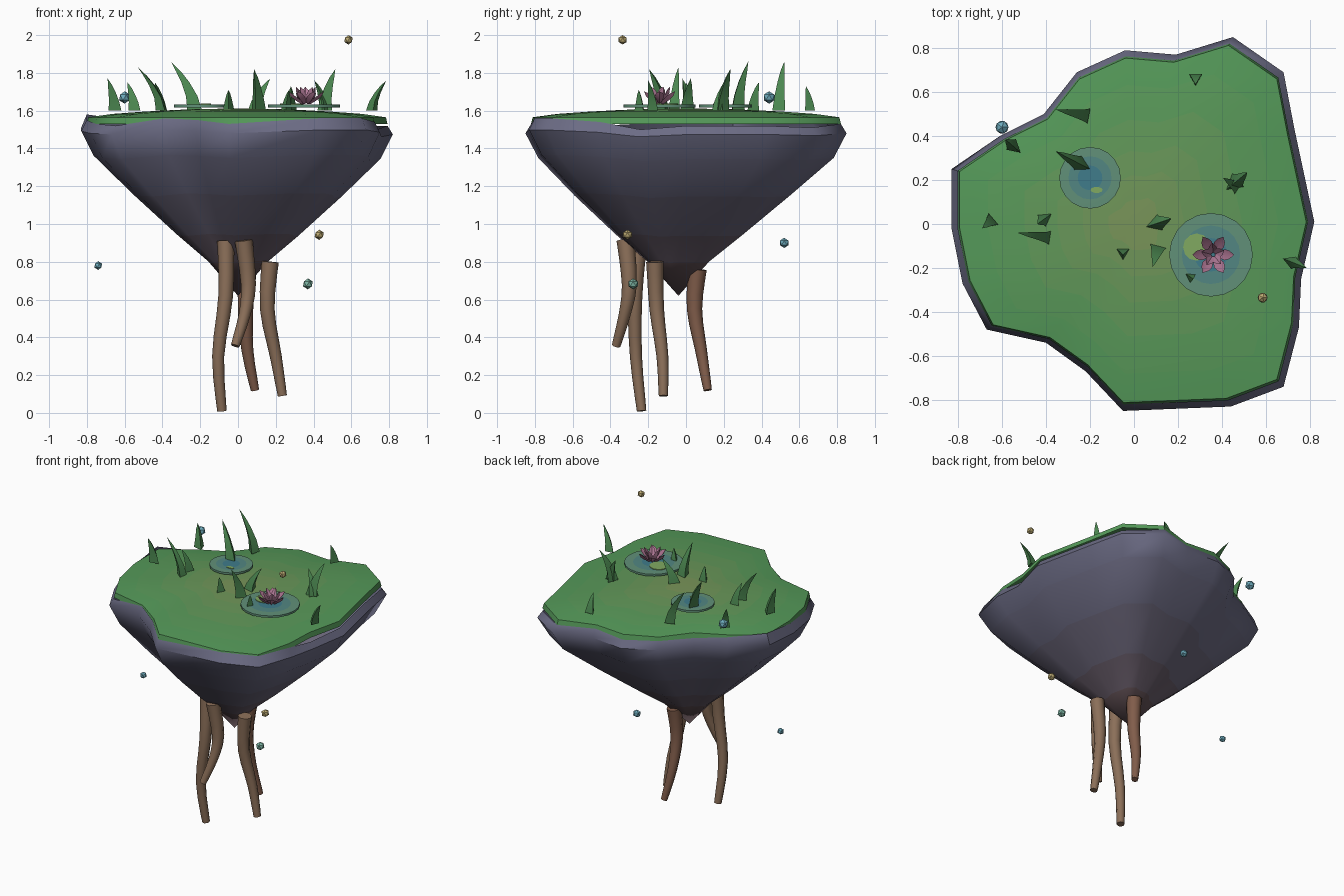
import bpy, bmesh, math
from mathutils import Vector

if "Cube" in bpy.data.objects:
    bpy.data.objects.remove(bpy.data.objects["Cube"])

mats = {}


def mat(c):
    key = tuple(round(v, 3) for v in c)
    if key not in mats:
        mats[key] = bpy.data.materials.new("paint")
        mats[key].diffuse_color = (*key, 1)
    return mats[key]


def mix(a, b, t):
    return tuple(p + (q - p) * t for p, q in zip(a, b))


def loft(name, rings, colours, tip=None, start=None, caps=False, angle=50):
    """Skin a list of point rings; tip / start are single closing points.
    colours: one colour, or one per band."""
    bm = bmesh.new()
    loops = [[bm.verts.new(p) for p in r] for r in rings]
    if start is not None:
        loops.insert(0, [bm.verts.new(start)])
    if tip is not None:
        loops.append([bm.verts.new(tip)])
    for k, (a, b) in enumerate(zip(loops, loops[1:])):
        n = max(len(a), len(b))
        for i in range(n):
            j = (i + 1) % n
            if len(b) == 1:
                f = bm.faces.new((a[i], a[j], b[0]))
            elif len(a) == 1:
                f = bm.faces.new((a[0], b[j], b[i]))
            else:
                f = bm.faces.new((a[i], a[j], b[j], b[i]))
            f.material_index = k if isinstance(colours, list) else 0
    if caps:
        if len(loops[0]) > 1:
            bm.faces.new(loops[0][::-1])
        if len(loops[-1]) > 1:
            bm.faces.new(loops[-1])
    bmesh.ops.recalc_face_normals(bm, faces=bm.faces)
    me = bpy.data.meshes.new(name)
    bm.to_mesh(me)
    bm.free()
    for c in (colours if isinstance(colours, list) else [colours]):
        me.materials.append(mat(c))
    ob = bpy.data.objects.new(name, me)
    bpy.context.collection.objects.link(ob)
    if angle:
        bpy.context.view_layer.objects.active = ob
        bpy.ops.object.select_all(action='DESELECT')
        ob.select_set(True)
        bpy.ops.object.shade_smooth_by_angle(angle=math.radians(angle))
    return ob


def circle(c, r, n, z, squash=1, turn=0):
    return [(c[0] + r * math.cos(turn + math.tau * i / n),
             c[1] + r * squash * math.sin(turn + math.tau * i / n), z) for i in range(n)]


# island outline: x, y, rim height
OUT = [(.82, .01, 1.52), (.73, .43, 1.52), (.68, .69, 1.51), (.45, .85, 1.53), (.19, .77, 1.54),
       (-.04, .79, 1.53), (-.26, .69, 1.54), (-.41, .50, 1.53), (-.61, .40, 1.55), (-.83, .25, 1.58),
       (-.83, -.02, 1.55), (-.78, -.27, 1.53), (-.67, -.48, 1.52), (-.40, -.54, 1.56),
       (-.22, -.67, 1.55), (-.05, -.85, 1.53), (.44, -.83, 1.56), (.68, -.74, 1.56),
       (.75, -.47, 1.54), (.76, -.25, 1.50)]


def outline(s, z=None, dy=0):
    return [(x * s, y * s + dy, h if z is None else z + (h - 1.53) * .6 * s) for x, y, h in OUT]


# rock body, open at the top under the turf
slate, earth = (.15, .15, .235), (.12, .08, .09)
rock = [(.80, .19, -.04), (.94, .39, -.035), (1.15, .67, -.02), (1.35, .92, 0), (1.48, 1, 0)]
rings = [outline(s, z, d) for z, s, d in rock] + [outline(.965)]
loft("rock", rings, [mix(earth, slate, t) for t in (0, .3, .65, .9, 1, 1)],
     start=(0, -.04, .62))

# domed turf with a short skirt
green, olive = (.09, .32, .10), (.19, .30, .10)
dome = [(.965, 1.53), (.955, 1.565), (.8, 1.583), (.6, 1.595), (.42, 1.603), (.28, 1.608), (.14, 1.61)]
rings = [[(x * s, y * s, z) for x, y, _ in OUT] for s, z in dome]
loft("turf", rings, [mix(green, olive, t) for t in (0, 0, .1, .3, .5, .7, 1)], tip=(0, 0, 1.612))


# hanging roots: tapered bent tubes
def root(name, pts, r0, r1, colour):
    pts = [Vector(p) for p in pts]
    fine = []
    for i in range(len(pts) - 1):          # Catmull-Rom path
        a, b, c, d = pts[max(i - 1, 0)], pts[i], pts[i + 1], pts[min(i + 2, len(pts) - 1)]
        for k in range(3):
            t = k / 3
            fine.append(.5 * (2 * b + (c - a) * t + (2 * a - 5 * b + 4 * c - d) * t * t
                              + (3 * b - a - 3 * c + d) * t ** 3))
    fine.append(pts[-1])
    rings = []
    for i, p in enumerate(fine):
        d = fine[min(i + 1, len(fine) - 1)] - fine[max(i - 1, 0)]
        u = d.cross(Vector((0, 1, 0))).normalized()
        v = d.cross(u).normalized()
        r = r0 + (r1 - r0) * i / (len(fine) - 1)
        rings.append([p + r * (math.cos(math.tau * k / 8) * u + math.sin(math.tau * k / 8) * v)
                      for k in range(8)])
    loft(name, rings, colour, caps=True)


brown, rust = (.26, .16, .10), (.22, .11, .07)
root("root_1", [(-.065, -.25, .91), (-.065, -.27, .62), (-.105, -.265, .3), (-.085, -.235, .01)], .046, .025, brown)
root("root_2", [(.03, -.32, .915), (.055, -.30, .68), (.035, -.325, .52), (-.015, -.37, .355)], .048, .023, brown)
root("root_3", [(.17, -.165, .80), (.155, -.155, .55), (.20, -.125, .3), (.235, -.12, .09)], .046, .024, brown)
root("root_4", [(.05, .06, .76), (.04, .045, .55), (.05, .08, .33), (.09, .115, .12)], .05, .022, rust)

# ponds: thin discs, blue in the middle
teal, blue = (.12, .28, .19), (.05, .20, .26)
for k, (c, r) in enumerate([((-.2, .21), .14), ((.35, -.14), .19)]):
    rings = [circle(c, r, 20, 1.618), circle(c, r, 20, 1.632), circle(c, r * .7, 20, 1.633),
             circle(c, r * .4, 20, 1.633)]
    loft(f"pond_{k + 1}", rings, [teal, teal, mix(teal, blue, .5), blue],
         tip=(*c, 1.633), caps=True, angle=30)

# lily pads
leaf = (.22, .40, .12)
loft("lily_pad_1", [circle((.285, -.105), .062, 12, 1.633), circle((.285, -.105), .062, 12, 1.637)], leaf, caps=True)
loft("lily_pad_2", [circle((-.17, .155), .028, 10, 1.633, .5), circle((-.17, .155), .028, 10, 1.637, .5)], leaf, caps=True)


# lily flower: two whorls of pointed petals
def petal(name, ang, reach, rise, w, colour):
    d, s = Vector((math.cos(ang), math.sin(ang), 0)), Vector((-math.sin(ang), math.cos(ang), 0))
    o, up = Vector((.36, -.14, 1.637)), Vector((0, 0, 1))
    rings = []
    for t, k in ((.2, .45), (.6, 1), (.82, .75)):
        p = o + d * reach * t + up * rise * t ** 1.5
        n = (up * reach - d * rise).normalized() * .007
        rings.append([p + s * w * k + n, p + n * .2, p - s * w * k + n, p - n * 1.4])
    loft(name, rings, colour, start=o + d * .01, tip=o + d * reach + up * rise, angle=30)


for i in range(6):
    petal(f"outer_petal_{i + 1}", math.tau * i / 6, .095, .065, .025, (.38, .16, .26))
for i in range(5):
    petal(f"inner_petal_{i + 1}", math.tau * (i + .3) / 5, .055, .09, .02, (.45, .20, .32))

# grass blades: base x, y, tip x, y, z, base radius
BLADES = [(-.655, .01, -.69, -.02, 1.77, .04), (-.545, .35, -.585, .385, 1.75, .038),
          (-.225, .495, -.355, .52, 1.86, .04), (-.23, .265, -.355, .33, 1.86, .045),
          (-.40, -.06, -.53, -.04, 1.83, .035), (-.405, .025, -.44, .0, 1.75, .036),
          (-.05, -.13, -.05, -.14, 1.71, .035), (.095, 0, .17, .025, 1.77, .045),
          (.105, -.12, .085, -.195, 1.82, .045), (.255, -.24, .27, -.25, 1.71, .033),
          (.28, .665, .28, .635, 1.73, .036), (.455, .185, .515, .235, 1.82, .045),
          (.46, .175, .405, .21, 1.76, .038), (.71, -.17, .785, -.2, 1.76, .035)]
for i, (x, y, tx, ty, tz, r) in enumerate(BLADES):
    a = math.atan2(ty - y, tx - x)
    rings = []
    for t in (0, .3, .58, .8):
        c = (x + (tx - x) * t ** 1.7, y + (ty - y) * t ** 1.7)
        rings.append(circle(c, r * (1 - t) ** .7, 3, 1.60 + (tz - 1.60) * t, turn=a + i % 2 * math.pi))
    loft(f"grass_blade_{i + 1}", rings, (.07, .24, .08), tip=(tx, ty, tz), caps=True, angle=40)

# floating motes
sky, gold, mint = (.16, .42, .52), (.50, .40, .17), (.20, .45, .36)
MOTES = [(-.6, .44, 1.67, .033, sky), (.585, -.335, 1.975, .025, gold), (.43, -.31, .943, .027, gold),
         (.37, -.28, .683, .029, mint), (-.74, 0, .78, .023, sky), (.02, .52, .90, .027, sky)]
for i, (x, y, z, r, c) in enumerate(MOTES):
    bpy.ops.mesh.primitive_ico_sphere_add(subdivisions=1, radius=r, location=(x, y, z))
    bpy.context.object.name = f"mote_{i + 1}"
    bpy.context.object.data.materials.append(mat(c))

for m in bpy.data.materials:
    if m.users and not m.is_grease_pencil:
        m.use_nodes = True
        m.node_tree.nodes["Principled BSDF"].inputs["Base Color"].default_value = m.diffuse_color
